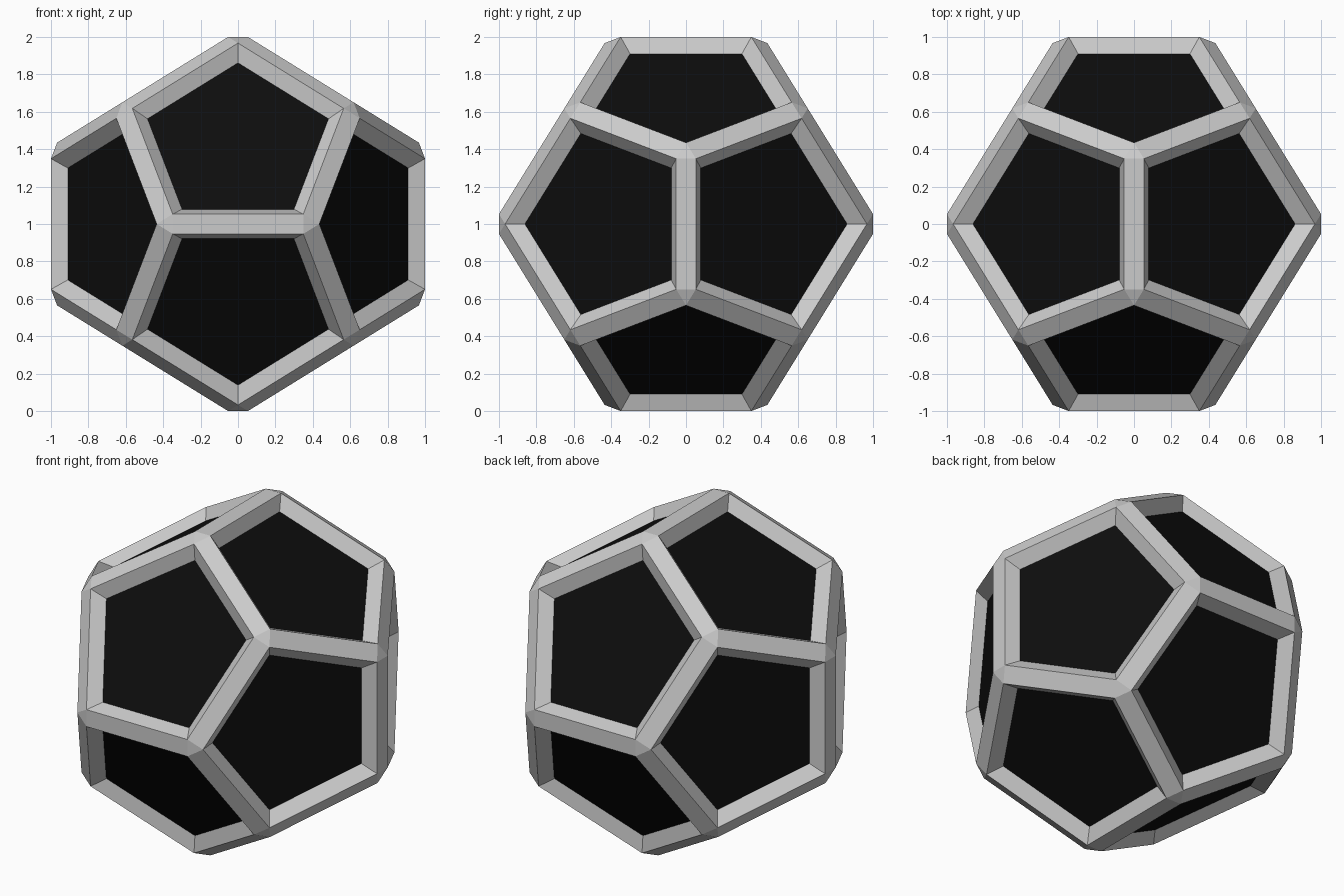
import bpy, bmesh
from math import sqrt

if "Cube" in bpy.data.objects:
    bpy.data.objects.remove(bpy.data.objects["Cube"])

PHI = (1 + sqrt(5)) / 2
FACE = PHI / sqrt(PHI + 2)      # face distance when edge midpoints are at 1
HALF = 0.053                    # half width of the flat strut top
COS, SIN = FACE, sqrt(1 - FACE * FACE)


def dodecahedron(mid):
    """bmesh dodecahedron with its edge midpoints at distance mid."""
    bm = bmesh.new()
    h, c = 1 / PHI ** 2, 1 / PHI
    s = (-1, 1)
    pts = [(a * c, b * c, d * c) for a in s for b in s for d in s]
    for a in s:
        for b in s:
            pts += [(a, 0, b * h), (b * h, a, 0), (0, b * h, a)]
    for p in pts:
        bm.verts.new([v * mid for v in p])
    bmesh.ops.convex_hull(bm, input=bm.verts[:])
    bmesh.ops.dissolve_limit(bm, angle_limit=0.1, verts=bm.verts[:], edges=bm.edges[:])
    bmesh.ops.recalc_face_normals(bm, faces=bm.faces[:])
    return bm


def finish(name, bm, mat=None):
    me = bpy.data.meshes.new(name)
    bm.to_mesh(me)
    bm.free()
    ob = bpy.data.objects.new(name, me)
    bpy.context.collection.objects.link(ob)
    ob.location.z = 1
    if mat:
        me.materials.append(mat)
    return ob


# Frame: bevelled dodecahedron with sloped pentagonal openings
outer = COS + SIN * HALF
mid = outer / COS
bm = dodecahedron(mid)
bmesh.ops.bevel(bm, geom=bm.edges[:], offset=sqrt((mid - 1) ** 2 + HALF ** 2),
                offset_type='OFFSET', segments=1, profile=0.5, affect='EDGES')
panels = [f for f in bm.faces if len(f.verts) == 5]
bmesh.ops.inset_individual(bm, faces=panels, thickness=0.069, depth=-0.063,
                           use_even_offset=True)
bmesh.ops.delete(bm, geom=panels, context='FACES')
finish("frame", bm)

# Core: black dodecahedron that fills the openings
black = bpy.data.materials.new("black")
black.diffuse_color = (0.004, 0.004, 0.004, 1)
black.use_nodes = True
black.node_tree.nodes["Principled BSDF"].inputs["Base Color"].default_value = black.diffuse_color
finish("core", dodecahedron((outer - 0.063) / COS), black)
